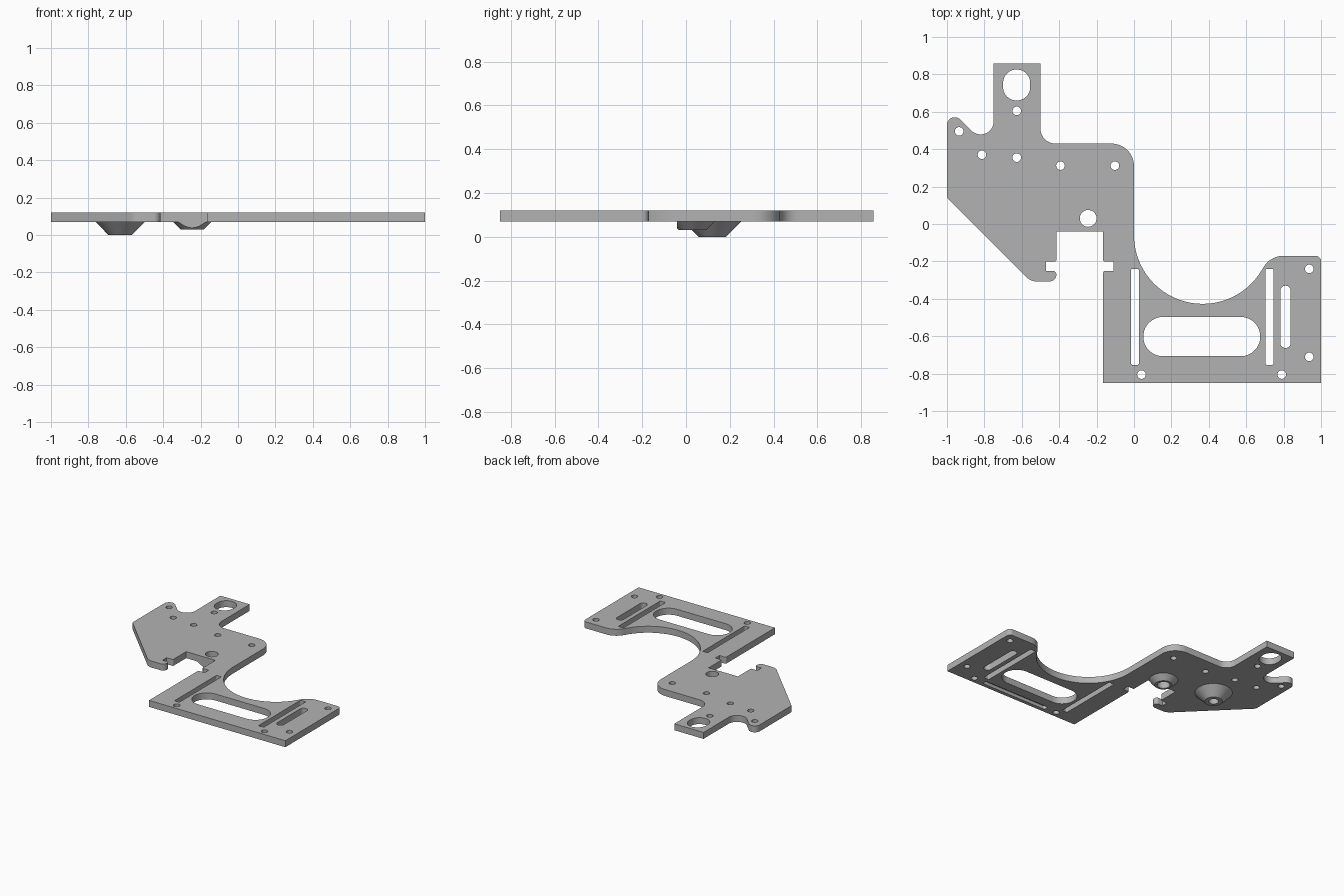
import bpy, bmesh, math
from mathutils import Vector, Matrix

cube = bpy.data.objects.get("Cube")
if cube:
    bpy.data.objects.remove(cube, do_unlink=True)

BOTTOM, TOP = 0.07, 0.12

grey = bpy.data.materials.new("plain grey")
grey.use_nodes = True
grey.diffuse_color = (0.45, 0.45, 0.45, 1)
grey.node_tree.nodes["Principled BSDF"].inputs["Base Color"].default_value = grey.diffuse_color


def finish(bm, name):
    bmesh.ops.recalc_face_normals(bm, faces=bm.faces)
    mesh = bpy.data.meshes.new(name)
    bm.to_mesh(mesh)
    bm.free()
    mesh.materials.append(grey)
    obj = bpy.data.objects.new(name, mesh)
    bpy.context.collection.objects.link(obj)
    return obj


def shade(obj):
    bpy.ops.object.select_all(action='DESELECT')
    obj.select_set(True)
    bpy.context.view_layer.objects.active = obj
    bpy.ops.object.shade_smooth_by_angle(angle=math.radians(30))


def rounded(corners):
    """Closed polygon from (x, y, radius) corners, with round fillets."""
    out = []
    for i, (x, y, r) in enumerate(corners):
        p = Vector((x, y))
        if r == 0:
            out.append(p)
            continue
        a = (Vector(corners[i - 1][:2]) - p).normalized()
        b = (Vector(corners[(i + 1) % len(corners)][:2]) - p).normalized()
        half = a.angle(b) / 2
        centre = p + (a + b).normalized() * (r / math.sin(half))
        start = p + a * (r / math.tan(half)) - centre
        sweep = start.angle_signed(p + b * (r / math.tan(half)) - centre)
        n = max(3, round(abs(sweep) / math.radians(9)))
        for k in range(n + 1):
            out.append(centre + Matrix.Rotation(-sweep * k / n, 2) @ start)
    return out


def slot(x0, x1, y0, y1, r):
    r = min(r, (x1 - x0) / 2 - 0.0005, (y1 - y0) / 2 - 0.0005)
    return rounded([(x0, y0, r), (x1, y0, r), (x1, y1, r), (x0, y1, r)])


def circle(x, y, r, n=32):
    return [Vector((x + r * math.cos(math.tau * k / n), y + r * math.sin(math.tau * k / n)))
            for k in range(n)]


def slab(name, loops, z0, z1):
    """Extruded flat shape: first loop is the outline, the rest are holes."""
    bm = bmesh.new()
    for loop in loops:
        vs = [bm.verts.new((p.x, p.y, z0)) for p in loop]
        for i, v in enumerate(vs):
            bm.edges.new((vs[i - 1], v))
    bmesh.ops.triangle_fill(bm, use_beauty=True, edges=bm.edges[:], normal=(0, 0, 1))
    ext = bmesh.ops.extrude_face_region(bm, geom=bm.faces[:], use_keep_orig=True)
    bmesh.ops.translate(bm, vec=(0, 0, z1 - z0),
                        verts=[g for g in ext["geom"] if isinstance(g, bmesh.types.BMVert)])
    return finish(bm, name)


# Plate outline, clockwise from the top tab
sweep_arc = [(0.367 - 0.367 * math.cos(math.radians(a)),
              -0.06 - 0.367 * math.sin(math.radians(a)), 0) for a in range(0, 151, 5)]
outline = rounded(
    [(-0.75, 0.857, 0), (-0.5, 0.857, 0), (-0.5, 0.43, 0.08), (0, 0.43, 0.12)]
    + sweep_arc
    + [(0.727, -0.17, 0.125), (1, -0.17, 0.03), (1, -0.85, 0), (-0.165, -0.85, 0),
       (-0.165, -0.25, 0.012), (-0.11, -0.25, 0), (-0.11, -0.2, 0), (-0.165, -0.2, 0.008),
       (-0.165, -0.04, 0), (-0.415, -0.04, 0), (-0.415, -0.2, 0.008), (-0.47, -0.2, 0),
       (-0.47, -0.25, 0), (-0.415, -0.25, 0.02), (-0.415, -0.307, 0.035),
       (-0.553, -0.307, 0.08), (-1, 0.14, 0.03), (-1, 0.63, 0.042), (-0.75, 0.38, 0.07)])

# Openings through the plate
holes = [slot(-0.7, -0.555, 0.66, 0.826, 0.072),
         slot(-0.016, 0.026, -0.753, -0.24, 0.008),
         slot(0.702, 0.747, -0.753, -0.24, 0.008),
         slot(0.782, 0.838, -0.663, -0.33, 0.028),
         slot(0.05, 0.675, -0.707, -0.497, 0.105),
         circle(-0.245, 0.03, 0.045)]
for x, y in [(-0.627, 0.605), (-0.935, 0.495), (-0.813, 0.37), (-0.627, 0.355),
             (-0.393, 0.312), (-0.102, 0.312), (0.937, -0.24), (0.937, -0.71),
             (0.04, -0.805), (0.79, -0.805)]:
    holes.append(circle(x, y, 0.023, 24))

plate = slab("base_plate", [outline] + holes, BOTTOM, TOP)

# Blind groove in the underside near the front edge
cutter = slab("groove_cutter", [slot(0.13, 0.7, -0.822, -0.785, 0.018)], BOTTOM - 0.05, BOTTOM + 0.025)
cutter.hide_render = True
cutter.hide_viewport = True
cut = plate.modifiers.new("groove", 'BOOLEAN')
cut.operation = 'DIFFERENCE'
cut.solver = 'EXACT'
cut.object = cutter
bpy.context.view_layer.objects.active = plate
plate.select_set(True)
bpy.ops.object.modifier_apply(modifier=cut.name)
bpy.data.objects.remove(cutter, do_unlink=True)
shade(plate)


# Conical bosses under the plate
def boss(name, x, y, profile, cut_y=None):
    bm = bmesh.new()
    vs = [bm.verts.new((r, 0, z)) for r, z in profile]
    for a, b in zip(vs, vs[1:]):
        bm.edges.new((a, b))
    bmesh.ops.spin(bm, geom=bm.verts[:] + bm.edges[:], cent=(0, 0, 0), axis=(0, 0, 1),
                   angle=math.tau, steps=40)
    bmesh.ops.remove_doubles(bm, verts=bm.verts, dist=0.0001)
    bmesh.ops.translate(bm, verts=bm.verts, vec=(x, y, 0))
    if cut_y is not None:
        geom = bm.verts[:] + bm.edges[:] + bm.faces[:]
        res = bmesh.ops.bisect_plane(bm, geom=geom, plane_co=(0, cut_y, 0),
                                     plane_no=(0, -1, 0), clear_outer=True)
        edges = [g for g in res["geom_cut"] if isinstance(g, bmesh.types.BMEdge)]
        bmesh.ops.contextual_create(bm, geom=edges)
    shade(finish(bm, name))


boss("large_boss", -0.63, 0.12,
     [(0, 0.06), (0.035, 0.06), (0.035, 0), (0.063, 0), (0.132, BOTTOM)])
boss("small_boss", -0.245, 0.03,
     [(0.045, BOTTOM), (0.045, 0.03), (0.062, 0.03), (0.102, BOTTOM)], cut_y=-0.04)
